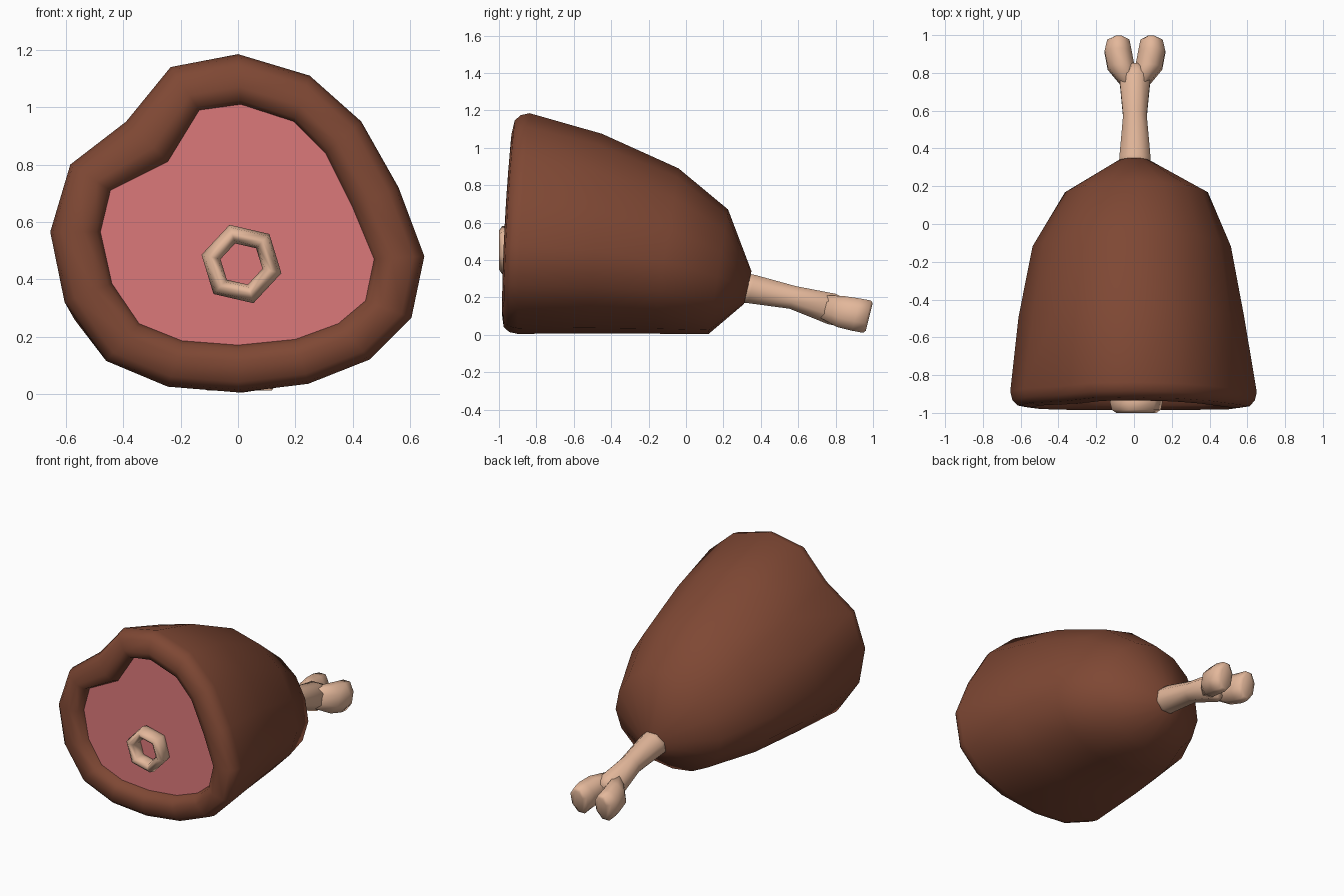
import bpy, bmesh, math

if "Cube" in bpy.data.objects:
    bpy.data.objects.remove(bpy.data.objects["Cube"])


def material(name, rgb):
    m = bpy.data.materials.new(name)
    m.diffuse_color = (*rgb, 1)
    m.use_nodes = True
    m.node_tree.nodes["Principled BSDF"].inputs["Base Color"].default_value = m.diffuse_color
    return m


brown = material("roast brown", (0.21, 0.064, 0.034))
pink = material("meat pink", (0.68, 0.18, 0.185))
cream = material("bone cream", (0.77, 0.475, 0.325))


def loft(bm, rings):
    """Skin a list of equal-length rings; returns the first and last cap."""
    vs = [[bm.verts.new(p) for p in r] for r in rings]
    n = len(vs[0])
    for a, b in zip(vs, vs[1:]):
        for i in range(n):
            j = (i + 1) % n
            bm.faces.new((a[i], a[j], b[j], b[i])).smooth = True
    caps = bm.faces.new(vs[0]), bm.faces.new(vs[-1])
    for c in caps:
        c.smooth = True
    return caps


def finish(bm, name, mats):
    bmesh.ops.recalc_face_normals(bm, faces=bm.faces)
    me = bpy.data.meshes.new(name)
    bm.to_mesh(me)
    bm.free()
    for m in mats:
        me.materials.append(m)
    ob = bpy.data.objects.new(name, me)
    bpy.context.collection.objects.link(ob)
    return ob


# front outlines (x, z), clockwise from the top, with the notch at upper left
outer = [(0, 1.185), (.25, 1.11), (.43, .95), (.56, .72), (.65, .48), (.605, .265),
         (.46, .12), (.245, .035), (0, .005), (-.245, .025), (-.46, .115), (-.605, .32),
         (-.655, .565), (-.585, .80), (-.39, .95), (-.235, 1.14)]
inner = [(.01, 1.01), (.195, .95), (.305, .84), (.4, .65), (.475, .47), (.445, .325),
         (.35, .245), (.2, .19), (0, .17), (-.195, .185), (-.345, .245), (-.44, .385),
         (-.48, .565), (-.445, .71), (-.245, .81), (-.135, .99)]


def front_ring(t, depth):
    ring = []
    for a, b in zip(outer, inner):
        x, z = (p + (q - p) * t for p, q in zip(a, b))
        ring.append((x, -.985 + .045 * z * z + depth, z))
    return ring


def body_ring(top, bottom, half_width, shift, roundness):
    """Un-notched section; top and bottom are (y, z)."""
    plain = outer[:9] + [(-x, z) for x, z in outer[7:0:-1]]
    ring = []
    for i, (x, z) in enumerate(plain):
        a = math.tau * i / 16
        u = x / .65 + (math.sin(a) - x / .65) * roundness
        v = (z - .005) / 1.18
        v += (.5 + .5 * math.cos(a) - v) * roundness
        y, zz = (b + (t - b) * v for t, b in zip(top, bottom))
        ring.append((u * half_width + shift, y, zz))
    return ring


# meat: recessed cut face, rounded rim, tapering body
bm = bmesh.new()
cut, end = loft(bm, [
    front_ring(1, .065), front_ring(.92, .022), front_ring(.65, 0),
    front_ring(.22, .01), front_ring(.06, .04), front_ring(0, .085),
    body_ring((-.45, 1.075), (-.52, .008), .597, -.014, .15),
    body_ring((-.04, .89), (-.18, .006), .525, -.012, .4),
    body_ring((.225, .67), (.12, .004), .378, .013, .6),
    body_ring((.35, .34), (.31, .165), .095, 0, .6)])
cut.material_index = 1
cut.smooth = False
finish(bm, "meat", [brown, pink])


def bone_ring(y, x, z, rx, rz, n=8):
    ring = []
    for i in range(n):
        a = math.tau * (i + .5) / n
        dz = rz * math.sin(a) * 1.06
        ring.append((x + rx * math.cos(a) * 1.06, y + .25 * dz, z + dz))
    return ring


# leg bone: waisted shaft and two mirrored knuckles
bm = bmesh.new()
loft(bm, [bone_ring(.28, .005, .255, .088, .08), bone_ring(.35, .005, .245, .084, .077),
          bone_ring(.57, .005, .2, .064, .062), bone_ring(.78, .005, .138, .085, .083),
          bone_ring(.835, .005, .12, .03, .075)])
for s in (-1, 1):
    loft(bm, [bone_ring(.72, .005 + s * .025, .155, .035, .058),
              bone_ring(.825, .005 + s * .073, .125, .073, .084),
              bone_ring(.91, .005 + s * .089, .108, .073, .088),
              bone_ring(.968, .005 + s * .088, .097, .06, .088),
              bone_ring(.98, .005 + s * .085, .095, .035, .075)])
finish(bm, "leg_bone", [cream])

# six-sided bone ring set into the cut face
bpy.ops.mesh.primitive_torus_add(major_segments=6, minor_segments=8,
                                 major_radius=.109, minor_radius=.034,
                                 location=(.012, -.944, .453),
                                 rotation=(math.pi / 2, math.radians(13), 0))
ring = bpy.context.object
ring.name = "marrow_ring"
ring.scale = (1, 1, 1.65)
ring.data.materials.append(cream)
bpy.ops.object.shade_smooth()
